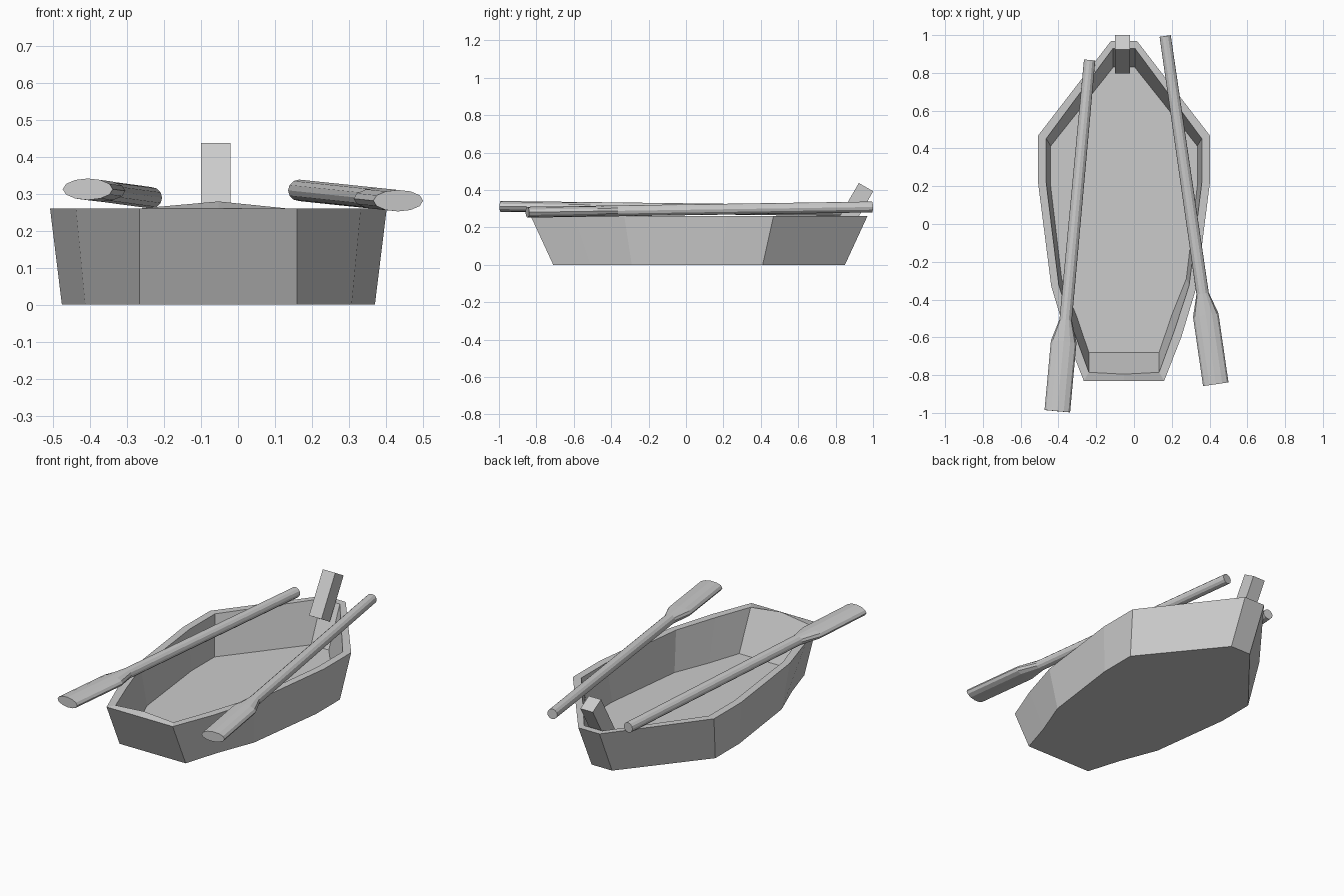
import bpy, bmesh, math
from mathutils import Vector, Matrix

if "Cube" in bpy.data.objects:
    bpy.data.objects.remove(bpy.data.objects["Cube"])

CX = -0.053  # hull centre line

def finish(bm, name):
    bmesh.ops.recalc_face_normals(bm, faces=bm.faces)
    me = bpy.data.meshes.new(name)
    bm.to_mesh(me)
    bm.free()
    ob = bpy.data.objects.new(name, me)
    bpy.context.collection.objects.link(ob)
    return ob

def bridge(bm, a, b):
    n = len(a)
    for i in range(n):
        j = (i + 1) % n
        bm.faces.new((a[i], a[j], b[j], b[i]))

# Hull: half outlines (half width, y) from stern to bow, mirrored into closed rings
outlines = [
    (0.00, [(.213, -.71), (.275, -.51), (.36, -.29), (.423, .19), (.423, .41), (.066, .85)]),   # bottom
    (0.26, [(.213, -.83), (.305, -.595), (.385, -.33), (.455, .22), (.455, .468), (.068, .97)]),  # outer rim
    (0.26, [(.186, -.785), (.265, -.57), (.345, -.325), (.412, .22), (.412, .452), (.058, .93)]),  # inner rim
    (0.03, [(.186, -.68), (.25, -.49), (.33, -.29), (.388, .20), (.388, .413), (.057, .83)]),    # floor
]
bm = bmesh.new()
rings = []
for k, (z, half) in enumerate(outlines):
    ring = [(0, half[0][1], z)] + [(x, y, z) for x, y in half] + [(-x, y, z) for x, y in reversed(half)]
    if k == 2:
        ring[0] = (0, -.795, .279)  # raised middle of the transom
    rings.append([bm.verts.new((x + CX, y, z)) for x, y, z in ring])
for a, b in zip(rings, rings[1:]):
    bridge(bm, a, b)
bm.faces.new(rings[0])
bm.faces.new(rings[-1])
finish(bm, "hull")

# Bow post: tilted block leaning on the inside of the bow
bm = bmesh.new()
bmesh.ops.create_cube(bm, size=1)
bmesh.ops.scale(bm, vec=(.08, .089, .255), verts=bm.verts)
tilt = math.radians(30)
top = Vector((-.06, .9625, .415))
axis = Vector((0, math.sin(tilt), math.cos(tilt)))
bm.transform(Matrix.Translation(top - axis * .1275) @ Matrix.Rotation(-tilt, 4, 'X'))
finish(bm, "bow_post")

# Oars: 12-sided shaft flaring into an elliptical blade
def oar(name, handle, blade):
    handle, blade = Vector(handle), Vector(blade)
    d = (blade - handle).normalized()
    side = d.cross(Vector((0, 0, 1))).normalized()
    up = side.cross(d)
    length = (blade - handle).length
    bm = bmesh.new()
    loops = []
    for s, w, h in [(0, .030, .029), (length - .485, .033, .029),
                    (length - .37, .068, .029), (length, .068, .029)]:
        loops.append([bm.verts.new(handle + d * s
                                   + side * w * math.cos(i * math.tau / 12)
                                   + up * h * math.sin(i * math.tau / 12)) for i in range(12)])
    for a, b in zip(loops, loops[1:]):
        bridge(bm, a, b)
    bm.faces.new(loops[0])
    bm.faces.new(loops[-1])
    finish(bm, name)

oar("oar_right", (.165, .995, .309), (.433, -.848, .281))
oar("oar_left", (-.235, .868, .289), (-.406, -.991, .312))
